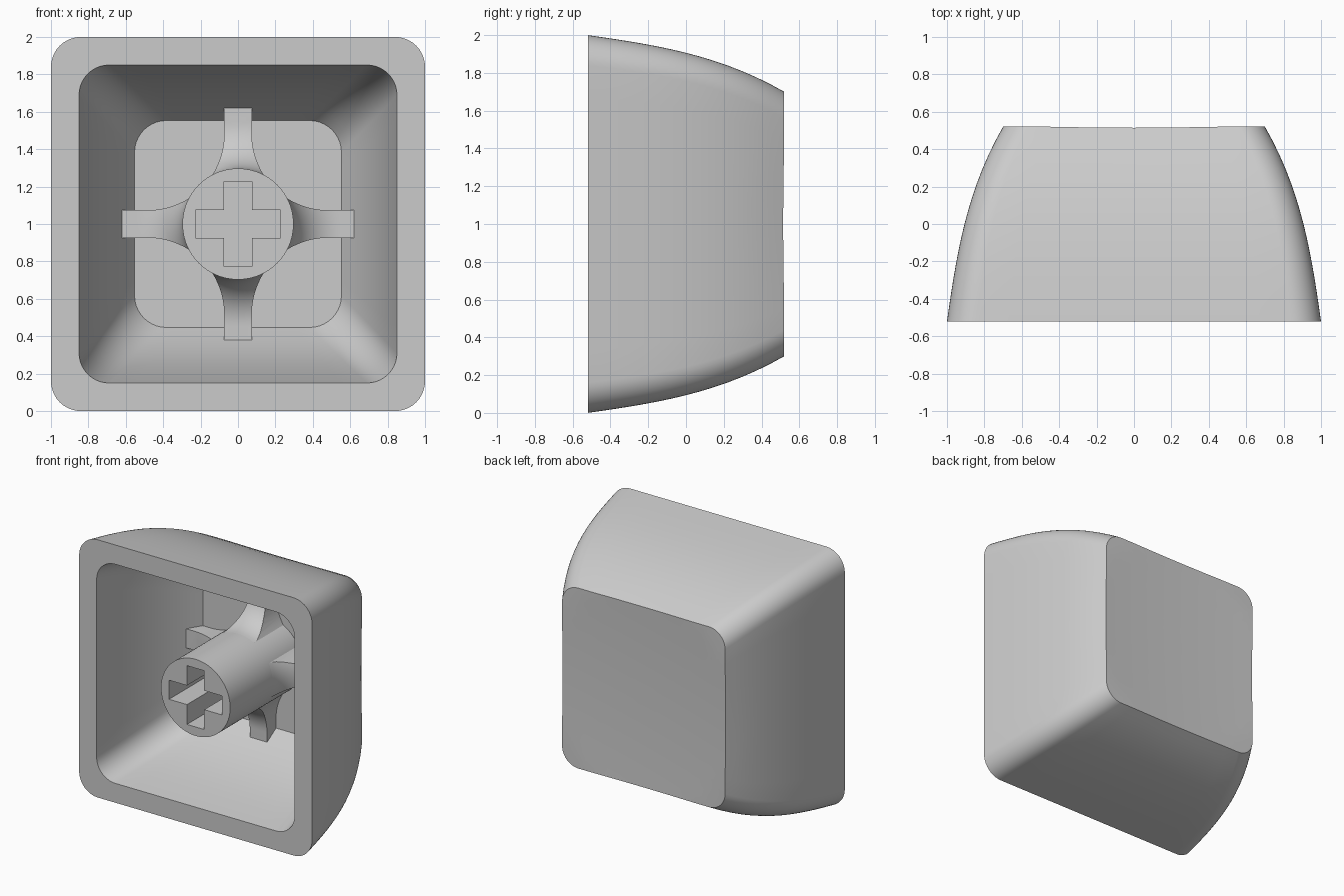
import bpy, bmesh
from math import sin, cos, pi, sqrt

if "Cube" in bpy.data.objects:
    bpy.data.objects.remove(bpy.data.objects["Cube"], do_unlink=True)

FRONT, BACK, FLOOR, MID = -0.52, 0.52, 0.36, 1.0

grey = bpy.data.materials.new("light grey plastic")
grey.use_nodes = True
COLOUR = (0.6, 0.6, 0.6, 1)
grey.diffuse_color = COLOUR
grey.node_tree.nodes["Principled BSDF"].inputs["Base Color"].default_value = COLOUR


def make_object(name, bm):
    bmesh.ops.recalc_face_normals(bm, faces=bm.faces)
    mesh = bpy.data.meshes.new(name)
    bm.to_mesh(mesh)
    bm.free()
    mesh.materials.append(grey)
    obj = bpy.data.objects.new(name, mesh)
    bpy.context.collection.objects.link(obj)
    return obj


def skin(name, rings):
    """Closed solid through a chain of equally long rings."""
    bm = bmesh.new()
    loops = [[bm.verts.new(p) for p in ring] for ring in rings]
    n = len(loops[0])
    for a, b in zip(loops, loops[1:]):
        for i in range(n):
            j = (i + 1) % n
            bm.faces.new((a[i], a[j], b[j], b[i]))
    bm.faces.new(loops[0])
    bm.faces.new(loops[-1])
    return make_object(name, bm)


def prism(name, outline, y0, y1):
    return skin(name, [[(x, y, MID + z) for x, z in outline] for y in (y0, y1)])


def turned(name, profile, segments=96):
    """Solid of revolution about the depth axis from (radius, y) points."""
    angles = [2 * pi * i / segments for i in range(segments)]
    return skin(name, [[(r * cos(a), y, MID + r * sin(a)) for a in angles]
                       for r, y in profile])


def quarter_turns(points):
    """Repeat an outline section around four quarter turns."""
    out = []
    for _ in range(4):
        out += points
        points = [(-z, x) for x, z in points]
    return out


def rounded_square(half, radius, steps=10, side=10):
    c = half - radius
    corner = [(c + radius * cos(pi / 2 * i / steps), c + radius * sin(pi / 2 * i / steps))
              for i in range(steps + 1)]
    edge = [(c - 2 * c * i / side, half) for i in range(1, side)]
    return quarter_turns(corner + edge)


def boolean(obj, cutter, operation):
    mod = obj.modifiers.new(operation.lower(), "BOOLEAN")
    mod.object, mod.operation, mod.solver = cutter, operation, "EXACT"
    bpy.context.view_layer.objects.active = obj
    bpy.ops.object.modifier_apply(modifier=mod.name)
    bpy.data.objects.remove(cutter, do_unlink=True)


def taper(t):
    return 0.15 * t + 0.15 * t ** 3


def dish(x, z, depth=0.02, reach=0.82):
    """Shallow spherical hollow in the back face."""
    return BACK - depth * max(0, 1 - (x * x + z * z) / reach ** 2)


# Shell: cavity floor, cavity walls, front rim, outer walls, dished back
STEPS = 14
ts = [i / STEPS for i in range(STEPS + 1)]
rings = []
for t in reversed(ts):
    y = FRONT + (FLOOR - FRONT) * t
    rings.append([(x, y, MID + z) for x, z in rounded_square(0.85 - 0.99 * taper(t), 0.16 + 0.01 * t)])
for t in ts:
    ring = rounded_square(1 - taper(t), 0.16 - 0.02 * t)
    rings.append([(x, FRONT + (dish(x, z) - FRONT) * t, MID + z) for x, z in ring])
back = rounded_square(0.7, 0.14)
for k in range(11, 0, -1):
    s = k / 12
    rings.append([(x * s, dish(x * s, z * s), MID + z * s) for x, z in back])
shell = skin("cap_shell", rings)

# Stem with a cross-shaped socket
STEM, ARM, LENGTH = 0.297, 0.074, 0.228
stem = turned("stem", [(STEM, FRONT), (STEM, 0.4)])
cross = quarter_turns([(LENGTH, -ARM), (LENGTH, ARM), (ARM, ARM)])
boolean(stem, prism("socket_cutter", cross, FRONT - 0.1, FRONT + 0.45), "DIFFERENCE")

# Four ribs that flare into the stem
RIB_FRONT, FILLET = 0.25, 0.25
flare = [(STEM - 0.01, RIB_FRONT - FILLET)]
for i in range(17):
    a = pi / 2 * i / 16
    flare.append((STEM + FILLET * (1 - cos(a)), RIB_FRONT - FILLET * (1 - sin(a))))
flare += [(0.75, RIB_FRONT), (0.75, 0.4)]
ribs = turned("support_ribs", flare)
R = 0.406
C = ARM + R
arc = [(C - R * sin(pi / 2 * i / 16), C - R * cos(pi / 2 * i / 16)) for i in range(17)]
star = quarter_turns([(0.66, -ARM), (0.66, ARM)] + arc)
boolean(ribs, prism("rib_outline", star, -0.2, 0.39), "INTERSECT")

# Smooth curves, crisp rims
bpy.ops.object.select_all(action="DESELECT")
for obj in (shell, stem, ribs):
    obj.select_set(True)
bpy.context.view_layer.objects.active = shell
bpy.ops.object.shade_smooth_by_angle(angle=pi / 6)
